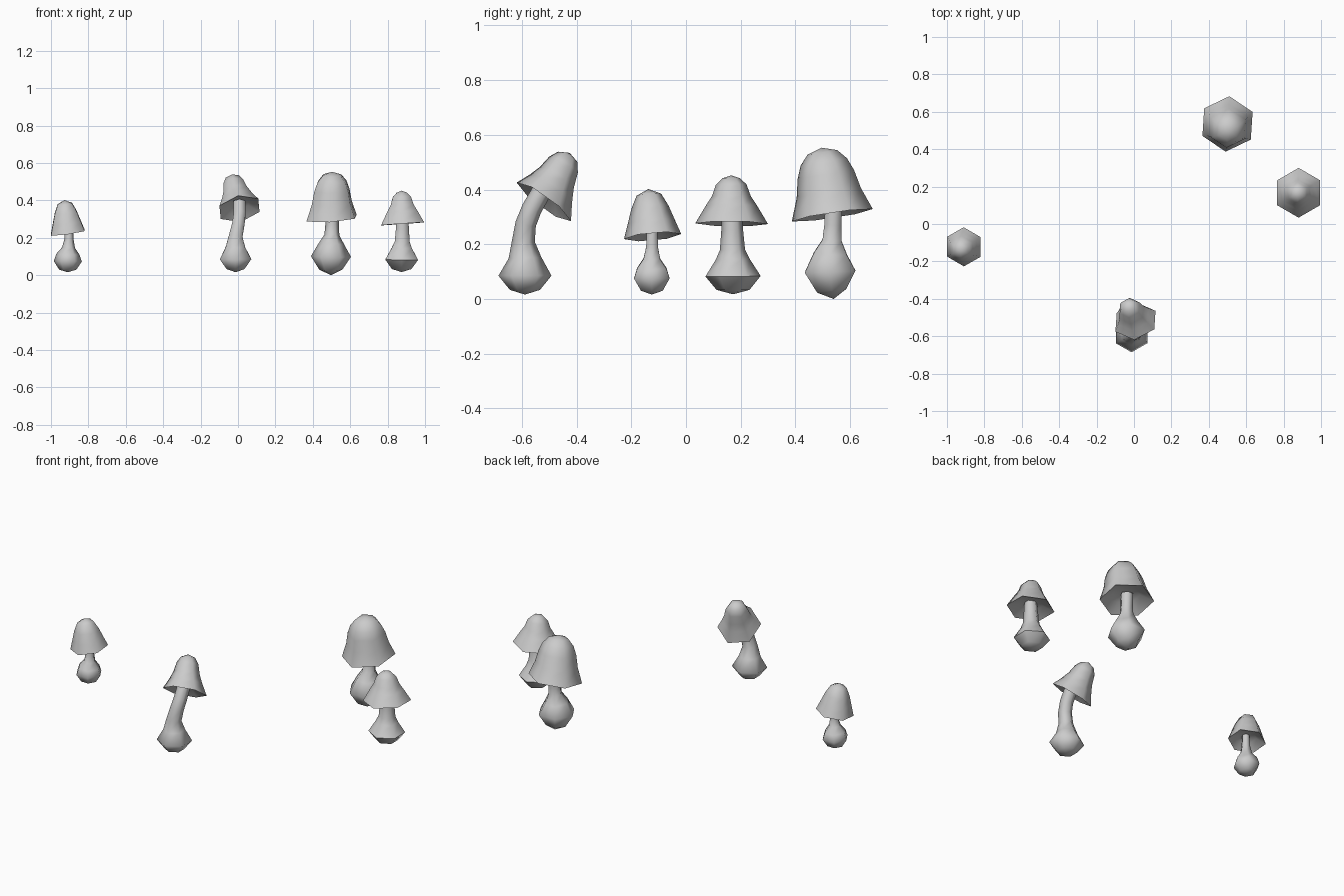
import bpy, bmesh, math
from mathutils import Vector

if "Cube" in bpy.data.objects:
    bpy.data.objects.remove(bpy.data.objects["Cube"])

SIDES = 6


def skin(name, rings, turn):
    """Skin six-sided rings (centre, radius, normal); radius 0 makes a closing point."""
    bm = bmesh.new()
    loops = []
    for c, r, n in rings:
        c = Vector(c)
        q = Vector((0, 0, 1)).rotation_difference(Vector(n).normalized())
        if r == 0:
            loops.append([bm.verts.new(c)])
            continue
        loop = []
        for i in range(SIDES):
            a = math.radians(turn) + 2 * math.pi * i / SIDES
            loop.append(bm.verts.new(c + q @ Vector((r * math.cos(a), r * math.sin(a), 0))))
        loops.append(loop)
    for a, b in zip(loops, loops[1:]):
        for i in range(SIDES):
            j = (i + 1) % SIDES
            if len(a) == 1:
                bm.faces.new((a[0], b[j], b[i]))
            elif len(b) == 1:
                bm.faces.new((a[i], a[j], b[0]))
            else:
                bm.faces.new((a[i], a[j], b[j], b[i]))
    bmesh.ops.recalc_face_normals(bm, faces=bm.faces)
    me = bpy.data.meshes.new(name)
    bm.to_mesh(me)
    bm.free()
    ob = bpy.data.objects.new(name, me)
    bpy.context.collection.objects.link(ob)
    bpy.ops.object.select_all(action='DESELECT')
    ob.select_set(True)
    bpy.context.view_layer.objects.active = ob
    bpy.ops.object.shade_smooth_by_angle(angle=math.radians(62))
    return ob


def stem(name, pts, turn):
    """Bulb and stem: pts are (x, y, z, radius) from the ground up."""
    cs = [Vector(p[:3]) for p in pts]
    rings = []
    for i, p in enumerate(pts):
        n = cs[min(i + 1, len(cs) - 1)] - cs[max(i - 1, 0)]
        rings.append((cs[i], p[3], n))
    skin(name, rings, turn)


def cap(name, rim, normal, tip, profile, turn, hollow=0.2):
    """Cap: profile is (fraction of the way from rim to tip, radius)."""
    rim, tip = Vector(rim), Vector(tip)
    n0, n1 = Vector(normal).normalized(), (tip - rim).normalized()
    h = (tip - rim).length
    R = profile[0][1]
    # recessed underside
    rings = [(rim + n0 * h * hollow, 0, n0),
             (rim + n0 * h * hollow * 0.8, R * 0.5, n0)]
    for t, r in profile:
        rings.append((rim.lerp(tip, t), r, n0.lerp(n1, t)))
    skin(name, rings, turn)


# small mushroom on the left
stem("left_stem", [(-.91, -.125, .016, 0), (-.91, -.125, .03, .046), (-.91, -.125, .075, .075),
                   (-.909, -.125, .112, .062), (-.906, -.125, .147, .035),
                   (-.904, -.124, .19, .025), (-.904, -.124, .26, .022)], 0)
cap("left_cap", (-.91, -.122, .228), (-.14, -.09, 1), (-.928, -.138, .402),
    [(0, .105), (.3, .087), (.62, .068), (.88, .045), (1, 0)], 30)

# leaning mushroom at the front
stem("front_stem", [(-.013, -.589, .016, 0), (-.013, -.589, .033, .055), (-.013, -.589, .085, .097),
                    (-.014, -.589, .15, .06), (-.012, -.595, .21, .042), (.002, -.586, .275, .038),
                    (.009, -.564, .33, .037), (.008, -.53, .39, .036)], 30)
cap("front_cap", (.008, -.52, .355), (-.18, .58, .8), (-.034, -.425, .534),
    [(0, .122), (.28, .092), (.5, .073), (.76, .06), (.92, .04), (1, 0)], 30)

# bell mushroom at the back
stem("back_stem", [(.498, .54, 0, 0), (.497, .533, .03, .062), (.497, .527, .1, .107),
                   (.499, .528, .165, .07), (.502, .534, .215, .04),
                   (.503, .537, .27, .036), (.503, .54, .34, .036)], 0)
cap("back_cap", (.5, .535, .306), (-.07, -.15, 1), (.503, .496, .553),
    [(0, .15), (.33, .119), (.6, .105), (.79, .086), (.93, .055), (1, 0)], 26)

# flared mushroom on the right
stem("right_stem", [(.875, .172, .017, 0), (.875, .172, .033, .06), (.875, .172, .083, .101),
                    (.876, .171, .145, .062), (.878, .17, .18, .046),
                    (.879, .169, .25, .04), (.879, .168, .31, .036)], 30)
cap("right_cap", (.88, .167, .275), (-.07, .01, 1), (.875, .165, .452),
    [(0, .133), (.37, .094), (.57, .071), (.81, .056), (.94, .032), (1, 0)], 30)
